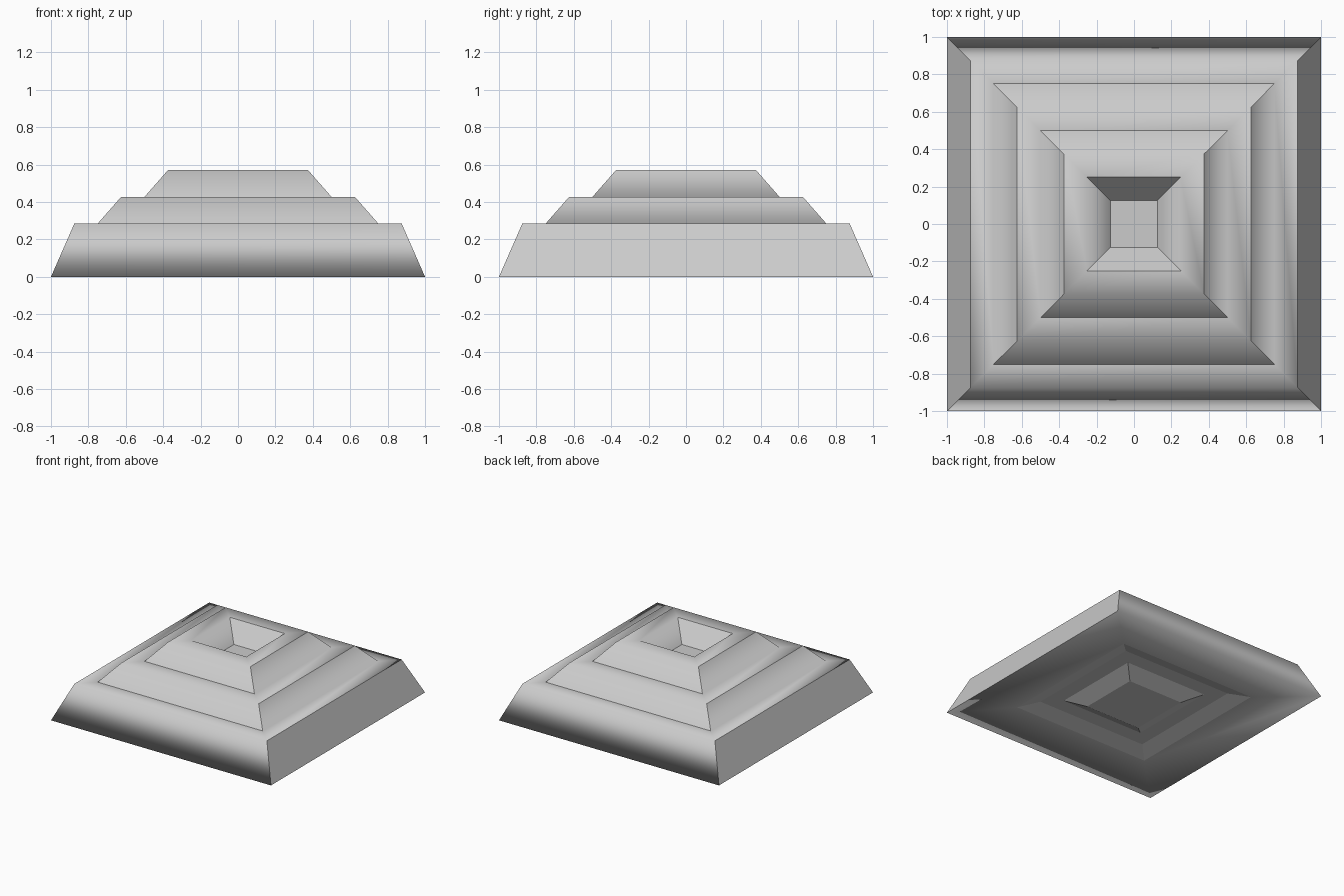
import bpy
import bmesh

cube = bpy.data.objects.get("Cube")
if cube:
    bpy.data.objects.remove(cube, do_unlink=True)

# Single stone colour
stone = bpy.data.materials.new("light_grey_stone")
stone.use_nodes = True
grey = (0.6, 0.6, 0.6, 1)
stone.diffuse_color = grey
stone.node_tree.nodes["Principled BSDF"].inputs["Base Color"].default_value = grey

STEP = 0.1425
# (half width, height) from the rim up the terraces and into the top pit
upper = [(0.875, 2 * STEP), (0.75, 2 * STEP), (0.625, 3 * STEP), (0.5, 3 * STEP),
         (0.375, 4 * STEP), (0.25, 4 * STEP), (0.125, 3 * STEP)]
# The underside: a shallow channel around a central square
lower = [(0.625, 0.02), (0.5, 0.06), (0.375, 0.06), (0.25, 0)]

bm = bmesh.new()


def square_ring(half, z):
    signs = ((-1, -1), (1, -1), (1, 1), (-1, 1))
    return [bm.verts.new((sx * half, sy * half, z)) for sx, sy in signs]


def skin(start, profile):
    """Join nested square rings with quads and cap the last one."""
    rings = [start] + [square_ring(h, z) for h, z in profile]
    for a, b in zip(rings, rings[1:]):
        for i in range(4):
            j = (i + 1) % 4
            bm.faces.new((a[i], a[j], b[j], b[i]))
    bm.faces.new(rings[-1])
    return rings


def set_sharp(a, b):
    edge = bm.edges.get((a, b))
    if edge:
        edge.smooth = False


rim = square_ring(1, 0)
top = skin(rim, upper)
bottom = skin(rim, lower)
bmesh.ops.recalc_face_normals(bm, faces=bm.faces)
for face in bm.faces:
    face.smooth = True

# Risers fold at their corners; sides i = 1 and 3 face left and right
last = len(top) - 1
for n, ring in enumerate(top):
    riser_foot = n % 2 == 0
    for i in range(4):
        faces_x = i % 2 == 1
        crisp = faces_x != riser_foot
        if n == 0:
            crisp = faces_x
        if n == last - 1:
            crisp = not faces_x
        if n == last:
            crisp = True
        if crisp:
            set_sharp(ring[i], ring[(i + 1) % 4])
        if riser_foot and n < last:
            set_sharp(ring[i], top[n + 1][i])
        if n == last:
            set_sharp(ring[i], top[n - 1][i])

# Crisp folds around the underside channel
for ring in bottom[1:]:
    for i in range(4):
        set_sharp(ring[i], ring[(i + 1) % 4])
for a, b in ((bottom[1], bottom[2]), (bottom[3], bottom[4])):
    for i in range(4):
        set_sharp(a[i], b[i])

mesh = bpy.data.meshes.new("terraced_platform")
bm.to_mesh(mesh)
bm.free()
mesh.materials.append(stone)
platform = bpy.data.objects.new("terraced_platform", mesh)
bpy.context.scene.collection.objects.link(platform)
